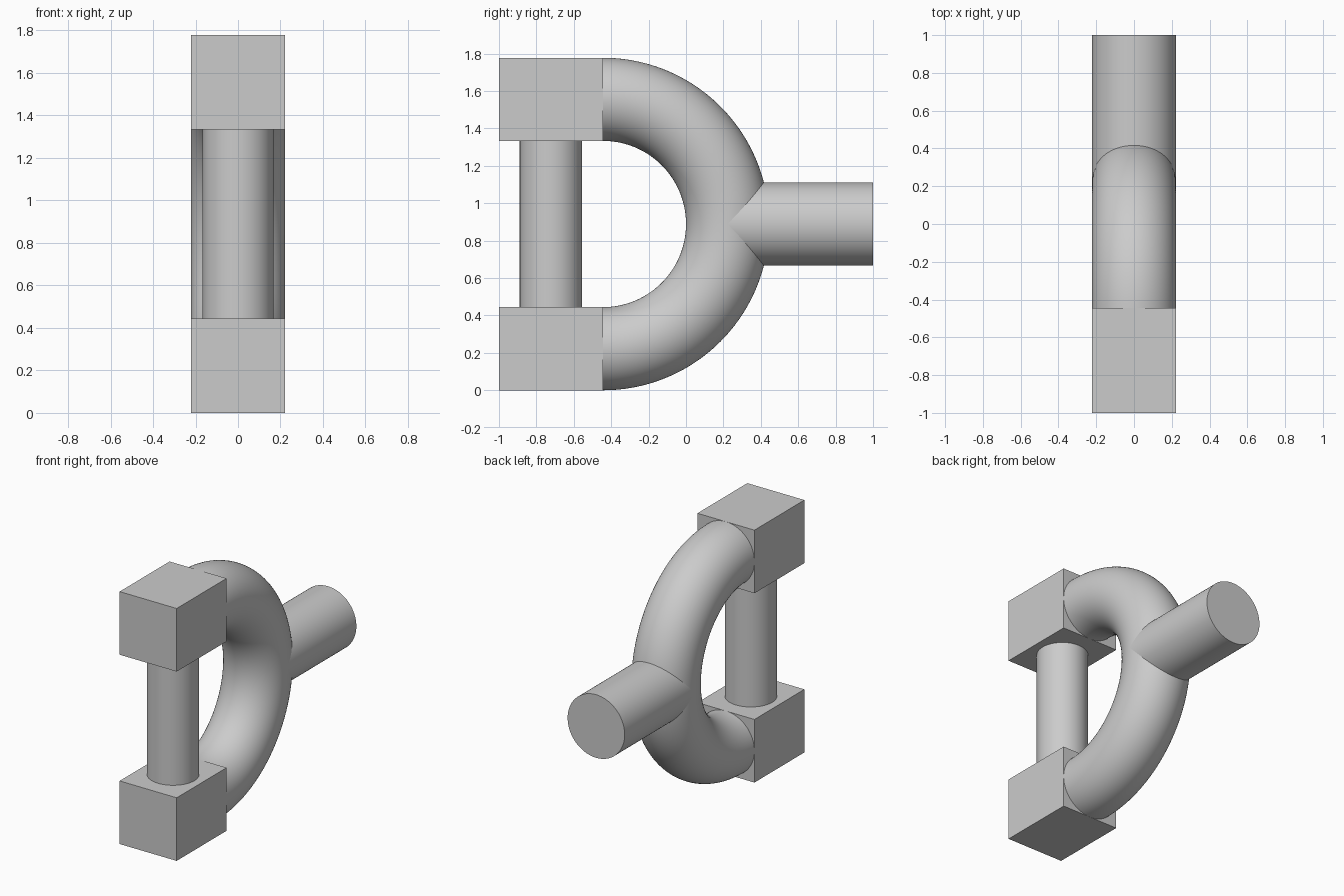
import bpy, bmesh, math
from mathutils import Matrix, Vector

cube = bpy.data.objects.get("Cube")
if cube:
    bpy.data.objects.remove(cube, do_unlink=True)

U = 2 / 9                  # tube radius, the base unit of the design
MID = 4 * U                # height of the symmetry plane
BEND_Y = -2 * U            # where the blocks meet the bend
SEGMENTS = 96

grey = bpy.data.materials.new("plain_grey")
grey.use_nodes = True
colour = (0.6, 0.6, 0.6, 1)
grey.diffuse_color = colour
grey.node_tree.nodes["Principled BSDF"].inputs["Base Color"].default_value = colour


def finish(name, bm, smooth=True):
    bmesh.ops.recalc_face_normals(bm, faces=bm.faces)
    mesh = bpy.data.meshes.new(name)
    bm.to_mesh(mesh)
    bm.free()
    mesh.materials.append(grey)
    obj = bpy.data.objects.new(name, mesh)
    bpy.context.collection.objects.link(obj)
    if smooth:
        bpy.ops.object.select_all(action='DESELECT')
        obj.select_set(True)
        bpy.context.view_layer.objects.active = obj
        bpy.ops.object.shade_smooth_by_angle(angle=math.radians(30))


def cylinder(name, radius, start, end):
    start, end = Vector(start), Vector(end)
    axis = end - start
    turn = axis.to_track_quat('Z', 'Y').to_matrix().to_4x4()
    bm = bmesh.new()
    bmesh.ops.create_cone(bm, cap_ends=True, segments=SEGMENTS, radius1=radius,
                          radius2=radius, depth=axis.length,
                          matrix=Matrix.Translation((start + end) / 2) @ turn)
    finish(name, bm)


# Square end blocks, mirrored about the middle height
for name, side in (("lower_block", -1), ("upper_block", 1)):
    bm = bmesh.new()
    place = Matrix.Translation((0, (BEND_Y - 1) / 2, MID + side * 3 * U))
    bmesh.ops.create_cube(bm, size=1,
                          matrix=place @ Matrix.Diagonal((2 * U, 1 + BEND_Y, 2 * U, 1)))
    finish(name, bm, smooth=False)

# Half-ring bend: a circle swept from the lower block to the upper one
bm = bmesh.new()
ring = bmesh.ops.create_circle(bm, segments=SEGMENTS, radius=U,
                               matrix=Matrix.Translation((0, BEND_Y, U))
                               @ Matrix.Rotation(math.pi / 2, 4, 'X'))
bmesh.ops.spin(bm, geom=ring["verts"] + bm.edges[:], cent=(0, BEND_Y, MID),
               axis=(1, 0, 0), angle=math.pi, steps=SEGMENTS)
finish("curved_bow", bm)

# Pin between the blocks
PIN_Y = -3.25 * U
cylinder("cross_pin", 0.75 * U, (0, PIN_Y, 2 * U), (0, PIN_Y, 6 * U))

# Shank leaving the back of the bow
cylinder("rear_shank", U, (0, U, MID), (0, 1, MID))
